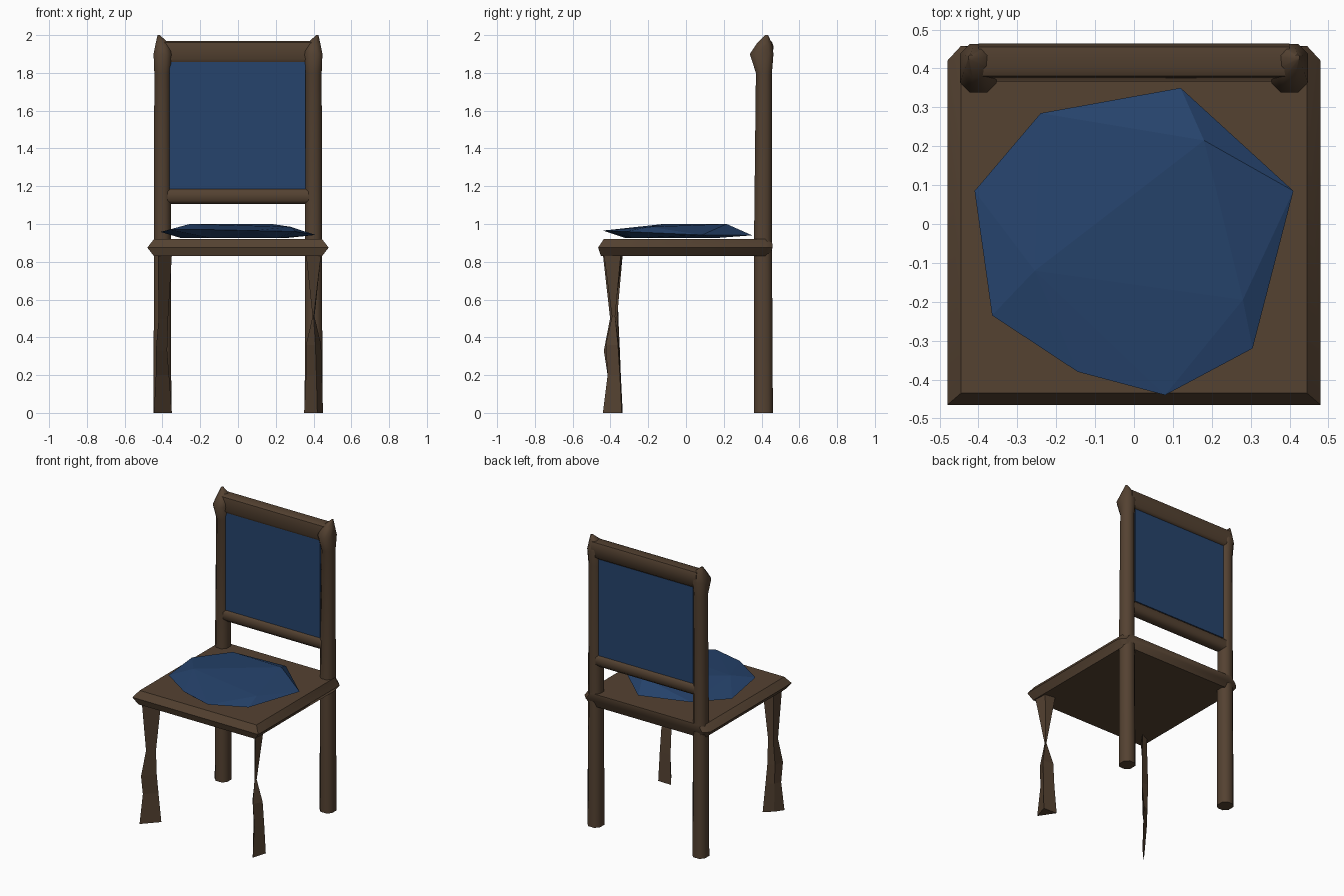
import bpy, bmesh, math

if "Cube" in bpy.data.objects:
    bpy.data.objects.remove(bpy.data.objects["Cube"])


def material(name, rgb):
    m = bpy.data.materials.new(name)
    m.diffuse_color = (*rgb, 1)
    m.use_nodes = True
    m.node_tree.nodes["Principled BSDF"].inputs["Base Color"].default_value = m.diffuse_color
    return m


WOOD = material("dark brown wood", (0.089, 0.054, 0.031))
BLUE = material("blue fabric", (0.019, 0.056, 0.15))


def finish(name, bm, mat, smooth=None):
    bmesh.ops.recalc_face_normals(bm, faces=bm.faces)
    mesh = bpy.data.meshes.new(name)
    bm.to_mesh(mesh)
    bm.free()
    mesh.materials.append(mat)
    ob = bpy.data.objects.new(name, mesh)
    bpy.context.collection.objects.link(ob)
    if smooth:
        bpy.ops.object.select_all(action='DESELECT')
        ob.select_set(True)
        bpy.context.view_layer.objects.active = ob
        bpy.ops.object.shade_smooth_by_angle(angle=math.radians(smooth))
    return ob


def loft(name, rings, mat, smooth=None):
    """Skin a list of equal-length point rings and cap both ends."""
    bm = bmesh.new()
    vs = [[bm.verts.new(p) for p in r] for r in rings]
    n = len(vs[0])
    for a, b in zip(vs, vs[1:]):
        for i in range(n):
            j = (i + 1) % n
            bm.faces.new((a[i], a[j], b[j], b[i]))
    bm.faces.new(vs[0][::-1])
    bm.faces.new(vs[-1])
    return finish(name, bm, mat, smooth)


def chamfered(u0, u1, v0, v1, c):
    """Rectangle outline with cut corners."""
    return [(u0 + c, v0), (u1 - c, v0), (u1, v0 + c), (u1, v1 - c),
            (u1 - c, v1), (u0 + c, v1), (u0, v1 - c), (u0, v0 + c)]


# Seat: slab with pointed side edges and clipped back corners
def seat_ring(x, y_front, y_back, z):
    return [(-x, y_front, z), (x, y_front, z), (x, 0.42, z),
            (x - 0.035, y_back, z), (-x + 0.035, y_back, z), (-x, 0.42, z)]


loft("seat", [seat_ring(0.445, -0.45, 0.445, 0.83),
              seat_ring(0.48, -0.465, 0.458, 0.875),
              seat_ring(0.445, -0.435, 0.455, 0.92)], WOOD, 50)

# Seat cushion: faceted, irregular eight-sided pad
cushion = [(-0.24, 0.285, 0.965), (0.12, 0.35, 0.94), (0.41, 0.085, 0.942),
           (0.305, -0.32, 0.96), (0.08, -0.44, 0.965), (-0.145, -0.38, 0.97),
           (-0.365, -0.235, 0.97), (-0.41, 0.085, 0.958),
           (0.18, 0.215, 1.0), (-0.255, -0.12, 1.0), (0.28, -0.195, 0.985),
           (-0.30, 0.10, 0.925), (0.25, 0.15, 0.925),
           (0.20, -0.28, 0.925), (-0.14, -0.32, 0.925)]
bm = bmesh.new()
for p in cushion:
    bm.verts.new(p)
bmesh.ops.convex_hull(bm, input=bm.verts)
finish("seat_cushion", bm, BLUE)

# Back posts with a flared, pointed finial on top
post_levels = [  # z, half width in x, y front, y back
    (0.0, 0.047, 0.36, 0.46), (0.9, 0.045, 0.36, 0.455),
    (1.80, 0.043, 0.37, 0.455), (1.90, 0.047, 0.338, 0.463),
    (1.955, 0.036, 0.375, 0.455), (2.0, 0.006, 0.42, 0.435)]
for side, s in (("left", -1), ("right", 1)):
    rings = []
    for z, h, y0, y1 in post_levels:
        cx = 0.42 if z == 2.0 else 0.4
        outline = chamfered(cx - h, cx + h, y0, y1, min(0.025, h * 0.6, (y1 - y0) * 0.4))
        rings.append([(s * x, y, z) for x, y in outline])
    loft(side + "_back_post", rings, WOOD, 50)

# Front legs: thin three-sided carved legs, pinched part way down
left_leg = [(0.0, (-0.445, -0.437), (-0.35, -0.335), (-0.405, -0.382)),
            (0.20, (-0.435, -0.415), (-0.365, -0.345), (-0.415, -0.37)),
            (0.33, (-0.435, -0.435), (-0.375, -0.35), (-0.42, -0.37)),
            (0.50, (-0.42, -0.402), (-0.37, -0.365), (-0.415, -0.358)),
            (0.84, (-0.425, -0.44), (-0.35, -0.335), (-0.41, -0.365))]
right_leg = [(0.0, (0.35, -0.335), (0.45, -0.34), (0.42, -0.44)),
             (0.20, (0.36, -0.345), (0.445, -0.35), (0.415, -0.415)),
             (0.36, (0.36, -0.355), (0.44, -0.36), (0.41, -0.425)),
             (0.51, (0.395, -0.38), (0.405, -0.375), (0.40, -0.392)),
             (0.84, (0.36, -0.335), (0.435, -0.345), (0.44, -0.435))]
for name, levels in (("left_front_leg", left_leg), ("right_front_leg", right_leg)):
    loft(name, [[(x, y, lv[0]) for x, y in lv[1:]] for lv in levels], WOOD)


# Rails across the back
def rail(name, profile, half):
    loft(name, [[(x, y, z) for y, z in profile] for x in (-half, half)], WOOD, 50)


rail("top_rail", [(0.385, 1.85), (0.367, 1.875), (0.38, 1.96), (0.40, 1.97),
                  (0.455, 1.965), (0.464, 1.94), (0.455, 1.865), (0.44, 1.85)], 0.40)
rail("lower_rail", chamfered(0.37, 0.45, 1.105, 1.19, 0.02), 0.375)

# Upholstered back panel between the rails
loft("back_panel", [[(x, y, z) for x, y in
                     ((-0.362, 0.38), (0.358, 0.38), (0.358, 0.44), (-0.362, 0.44))]
                    for z in (1.185, 1.858)], BLUE)
